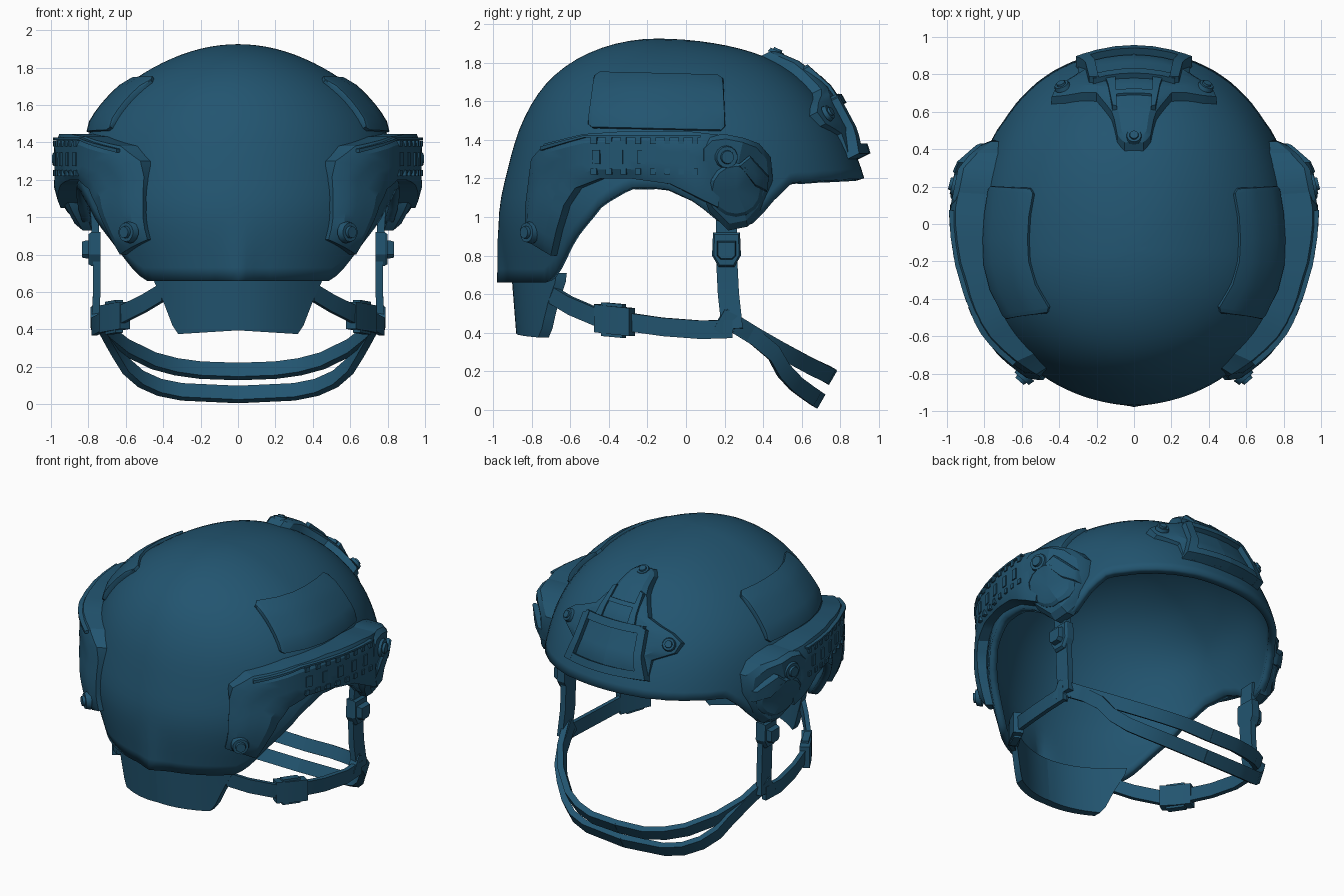
import bpy, bmesh, math
from mathutils import Vector as V

if "Cube" in bpy.data.objects:
    bpy.data.objects.remove(bpy.data.objects["Cube"])

paint = bpy.data.materials.new("deep_blue")
paint.diffuse_color = (0.016, 0.090, 0.162, 1)
paint.use_nodes = True
paint.node_tree.nodes["Principled BSDF"].inputs["Base Color"].default_value = paint.diffuse_color


def finish(bm, name, mirror=True, angle=32, recalc=True):
    if recalc:
        bmesh.ops.recalc_face_normals(bm, faces=bm.faces[:])
    me = bpy.data.meshes.new(name)
    bm.to_mesh(me)
    bm.free()
    me.materials.append(paint)
    ob = bpy.data.objects.new(name, me)
    bpy.context.collection.objects.link(ob)
    bpy.ops.object.select_all(action='DESELECT')
    ob.select_set(True)
    bpy.context.view_layer.objects.active = ob
    bpy.ops.object.shade_smooth_by_angle(angle=math.radians(angle))
    if mirror:
        ob.modifiers.new("mirror", 'MIRROR')
    return ob


def lerp(tab, t):
    for (a, p), (b, q) in zip(tab, tab[1:]):
        if t <= b:
            return p + (q - p) * max(0, (t - a) / (b - a))
    return tab[-1][1]


def smooth(xs, ys, t):
    t = min(max(t, xs[0]), xs[-1])
    i = next(k for k in range(len(xs) - 1) if t <= xs[k + 1])

    def slope(k):
        a, b = max(k - 1, 0), min(k + 1, len(xs) - 1)
        return (ys[b] - ys[a]) / (xs[b] - xs[a])
    h = xs[i + 1] - xs[i]
    u = (t - xs[i]) / h
    return ((2*u**3 - 3*u*u + 1) * ys[i] + (3*u*u - 2*u**3) * ys[i + 1]
            + h * ((u**3 - 2*u*u + u) * slope(i) + (u**3 - u*u) * slope(i + 1)))


# Shell shape: half width, rear and front reach against polar angle
YC, PHI = -0.15, [0, .4, .7, 1.0, 1.3, 1.57, 1.95]
WID = [0, .345, .59, .77, .85, .86, .74]
REAR = [0, .35, .56, .695, .775, .82, .79]
FRONT = [0, .50, .76, .94, 1.06, 1.11, 1.11]
P_FRONT, P_REAR = 2.25, 1.92
RIM = [(-.95, .66), (-.72, .66), (-.67, .73), (-.6, .87), (-.45, 1.06), (-.3, 1.15),
       (-.1, 1.15), (.05, 1.08), (.15, .99), (.25, .94), (.36, .97), (.45, 1.08),
       (.55, 1.18), (.95, 1.205)]


def shell_point(a, phi):
    c, s = math.cos(a), math.sin(a)
    e = P_FRONT if c > 0 else P_REAR
    k = (abs(c)**e + abs(s)**e)**(-1 / e)
    r = smooth(PHI, FRONT if c > 0 else REAR, phi)
    p = V((smooth(PHI, WID, phi) * s * k, YC + r * c * k, 1 + .925 * math.cos(phi)))
    if c < 0 and phi > 1.6:   # nape ridge
        p.y -= .04 * max(0, 1 - abs(p.x) / .11) * (phi - 1.6) / .35
    return p


def side(y, z, off):
    """Point on the side of the shell, pushed outwards level by off."""
    phi = math.acos(max(-1, min(1, (z - 1) / .925)))
    w = smooth(PHI, WID, phi)
    e = P_FRONT if y > YC else P_REAR
    r = smooth(PHI, FRONT if y > YC else REAR, phi)
    t = max(-.999, min(.999, (y - YC) / r))
    s = (1 - abs(t)**e)**(1 / e)
    n = V((s**(e - 1) / w, math.copysign(abs(t)**(e - 1), t) / r, 0)).normalized()
    return V((w * s, YC + r * t, z)) + n * off


def skin(y, z, off):
    """Point on the side of the shell, pushed along the true normal."""
    d = .01
    u = side(y + d, z, 0) - side(y - d, z, 0)
    v = side(y, z + d, 0) - side(y, z - d, 0)
    return side(y, z, 0) + u.cross(v).normalized() * off


def shell():
    bm, n, m = bmesh.new(), 112, 24
    cols = []
    apex = bm.verts.new((0, YC, 1.925))
    for i in range(n):
        a = 2 * math.pi * i / n
        phi = .3
        while phi < 1.95:
            p = shell_point(a, phi)
            if p.z <= lerp(RIM, p.y):
                break
            phi += .004
        cols.append([bm.verts.new(shell_point(a, phi * j / m)) for j in range(1, m + 1)])
    for i in range(n):
        A, B = cols[i], cols[(i + 1) % n]
        bm.faces.new((apex, B[0], A[0]))
        for j in range(m - 1):
            bm.faces.new((A[j], B[j], B[j + 1], A[j + 1]))
    bm.normal_update()
    f = max(bm.faces, key=lambda g: g.calc_center_median().z)
    if f.normal.z < 0:
        bmesh.ops.reverse_faces(bm, faces=bm.faces[:])
    ob = finish(bm, "helmet_shell", False, 40, False)
    s = ob.modifiers.new("thickness", 'SOLIDIFY')
    s.thickness, s.offset = .05, -1


def slab(bm, up, low, out, inn, nu=3, nv=5):
    """Closed slab between two 2D polylines; out/inn map 2D to 3D."""
    up, low = [V(p) for p in up], [V(p) for p in low]
    N = (len(up) - 1) * nu
    top, bot = [], []
    for i in range(N + 1):
        k = min(i // nu, len(up) - 2)
        t = i / nu - k
        a, b = up[k].lerp(up[k + 1], t), low[k].lerp(low[k + 1], t)
        ps = [a.lerp(b, j / nv) for j in range(nv + 1)]
        top.append([bm.verts.new(out(*p, i in (0, N) or j in (0, nv))) for j, p in enumerate(ps)])
        bot.append([bm.verts.new(inn(*p)) for p in ps])
    for g in (top, bot):
        for i in range(N):
            for j in range(nv):
                bm.faces.new((g[i][j], g[i + 1][j], g[i + 1][j + 1], g[i][j + 1]))
    ring = ([(i, 0) for i in range(N)] + [(N, j) for j in range(nv)]
            + [(i, nv) for i in range(N, 0, -1)] + [(0, j) for j in range(nv, 0, -1)])
    for (a, b), (c, d) in zip(ring, ring[1:] + ring[:1]):
        bm.faces.new((top[a][b], top[c][d], bot[c][d], bot[a][b]))


def bolt(name, pos, axis, r, h=.03, mirror=True):
    bm = bmesh.new()
    q = V(axis).to_track_quat('Z', 'Y')
    for rad, lift, hh in ((r, 0, h), (r * .6, h * .5, h)):
        m = q.to_matrix().to_4x4()
        m.translation = V(pos) + V(axis).normalized() * lift
        bmesh.ops.create_cone(bm, cap_ends=True, segments=14, radius1=rad,
                              radius2=rad * .85, depth=hh, matrix=m)
    finish(bm, name, mirror)


def ribbon(name, pts, wdir, width, thick=.03):
    bm, pts, w, prev = bmesh.new(), [V(p) for p in pts], V(wdir).normalized(), None
    for i, p in enumerate(pts):
        t = pts[min(i + 1, len(pts) - 1)] - pts[max(i - 1, 0)]
        n = t.cross(w).normalized() * thick / 2
        h = w * width / 2
        ring = [bm.verts.new(p + h * a + n * b) for a, b in ((1, 1), (1, -1), (-1, -1), (-1, 1))]
        if prev:
            for k in range(4):
                bm.faces.new((prev[k], prev[k - 1], ring[k - 1], ring[k]))
        if i in (0, len(pts) - 1):
            bm.faces.new(ring)
        prev = ring
    finish(bm, name)


def pod(name, pts, out, inner, lip=.03):
    """Side prism with a chamfered outer face, outline in y, z."""
    bm = bmesh.new()
    c = sum((V(p) for p in pts), V((0, 0))) / len(pts)
    rings = [[bm.verts.new((inner(*p), *p)) for p in pts]]
    for s, d in ((1, lip), (.88, 0)):
        q = [c + (V(p) - c) * s for p in pts]
        rings.append([bm.verts.new((out(*p) - d, p.x, p.y)) for p in q])
    for A, B in zip(rings, rings[1:]):
        for k in range(len(A)):
            bm.faces.new((A[k - 1], A[k], B[k], B[k - 1]))
    for ring, f in ((rings[0], inner), (rings[2], out)):
        hub = bm.verts.new((f(*c), *c))
        for k in range(len(pts)):
            bm.faces.new((ring[k - 1], ring[k], hub))
    finish(bm, name, angle=25)


shell()

# Side fabric panels
bm = bmesh.new()
slab(bm, [(-.47, 1.72), (-.44, 1.74), (.16, 1.725), (.19, 1.705)],
     [(-.5, 1.475), (-.48, 1.46), (.18, 1.445), (.2, 1.465)],
     lambda y, z, e: skin(y, z, .018 if e else .03), lambda y, z: skin(y, z, -.02), 5, 6)
finish(bm, "side_panel")

# Accessory rails
OFF = [(-.85, .05), (-.55, .09), (-.3, .08), (.05, .135), (.3, .12), (.45, .05)]


def rail(y, z, d=0):
    return side(y, min(z, 1.2), lerp(OFF, y) + d) + V((0, 0, max(0, z - 1.2)))


bm = bmesh.new()
slab(bm, [(-.81, .88), (-.81, 1.05), (-.775, 1.3), (-.70, 1.38), (-.5, 1.43), (-.3, 1.445), (0, 1.445), (.2, 1.42)],
     [(-.67, .80), (-.64, .93), (-.60, 1.06), (-.54, 1.15), (-.42, 1.2), (-.28, 1.2), (-.08, 1.17), (.15, 1.05)],
     lambda y, z, e: rail(y, z, -.025 if e else 0), lambda y, z: side(y, z, -.02))
finish(bm, "side_rail", angle=25)

bm = bmesh.new()
slots = [(-.44 + .068 * i, z, .013, .016) for i in range(8) for z in (1.395, 1.235)]
slots += [(-.43 + .105 * i, 1.31, .018, .036) for i in range(5)]
for y, z, w, h in slots:
    slab(bm, [(y - w, z + h), (y + w, z + h)], [(y - w, z - h), (y + w, z - h)],
         lambda y, z, e: rail(y, z, .007), lambda y, z: rail(y, z, -.02), 1, 1)
finish(bm, "rail_teeth")

bm = bmesh.new()
slab(bm, [(-.7, 1.365), (-.48, 1.425), (.06, 1.425)], [(-.7, 1.345), (-.48, 1.413), (.06, 1.413)],
     lambda y, z, e: rail(y, z, .008), lambda y, z: rail(y, z, -.03), 4, 1)
finish(bm, "rail_upper_rib")


# Front rail pod with pivot cover
def pod_x(y, z):
    return .99 - .2 * max(0, y - .05) - .95 * max(0, y - .32) - .35 * max(0, 1.2 - z)


pod("rail_pod", [(.07, 1.37), (.12, 1.42), (.2, 1.43), (.30, 1.41), (.38, 1.38), (.44, 1.31), (.45, 1.19),
                 (.39, 1.03), (.32, .95), (.22, .93), (.12, 1.03), (.07, 1.16)],
    pod_x, lambda y, z: side(y, z, 0).x - .03)
pod("pivot_cover", [(.26 + .14 * math.cos(t * math.pi / 8), 1.14 + .14 * math.sin(t * math.pi / 8))
                    for t in range(16)], lambda y, z: pod_x(y, z) + .015, lambda y, z: pod_x(y, z) - .05, .012)
pod("pivot_wedge", [(.27, 1.27), (.33, 1.32), (.43, 1.21), (.42, 1.13), (.36, 1.16)],
    lambda y, z: pod_x(y, z) + .025, lambda y, z: pod_x(y, z) - .05, .012)
bolt("rail_knob", (pod_x(.21, 1.31), .21, 1.31), (1, .25, 0), .065)
bolt("rear_bolt", rail(-.76, .92, .01), (.65, -.75, 0), .06, .035)

# Front mount plate
MID = [(1.3, .92), (1.43, .88), (1.66, .75), (1.80, .59), (1.86, .45)]


def mount(x, z, d=0):
    return V((x, lerp(MID, z) - .62 * x * x + d, z + d * .5))


bm = bmesh.new()
prof = [(.05, 1.865), (.09, 1.84), (.12, 1.77), (.20, 1.67), (.37, 1.60), (.44, 1.55),
        (.42, 1.49), (.30, 1.44), (.30, 1.31)]
slab(bm, [(0, z) for w, z in prof], prof,
     lambda x, z, e: mount(x, z, -.012 if e and x > .01 else .008), lambda x, z: mount(x, z, -.09), 2, 4)
finish(bm, "front_mount", angle=25)

# Raised mount frame and central channel ribs
bm = bmesh.new()
for up, low, d in (([(.19, 1.62), (.21, 1.45), (.25, 1.31)], [(.24, 1.60), (.26, 1.45), (.31, 1.31)], .04),
                   ([(0, 1.36), (.29, 1.36)], [(0, 1.31), (.31, 1.31)], .04),
                   ([(0, 1.62), (.22, 1.62)], [(0, 1.575), (.22, 1.575)], .035),
                   ([(.09, 1.78), (.10, 1.62)], [(.115, 1.77), (.15, 1.62)], .022),
                   ([(0, 1.72), (.11, 1.72)], [(0, 1.70), (.11, 1.70)], .02)):
    slab(bm, up, low, lambda x, z, e, d=d: mount(x, z, d), lambda x, z: mount(x, z, -.03), 3, 2)
finish(bm, "mount_frame", angle=25)
bolt("mount_side_bolt", mount(.385, 1.535, .01), (.35, .8, .5), .045, .022)
bolt("mount_top_bolt", (0, .47, 1.852), (0, .4, .9), .045, .022, False)


# Nape pad below the rear rim
def nape(x, z, d=0):
    return V((x, -.905 + .08 * (.7 - z) + 1.1 * x * x + d, z))


bm = bmesh.new()
edge = [(.46, .71), (.45, .66), (.40, .55), (.35, .42), (.32, .375)]
slab(bm, [(0, .71), (0, .66), (0, .58), (0, .46), (0, .395)], edge,
     lambda x, z, e: nape(x, z), lambda x, z: nape(x, z, .055), 2, 8)
finish(bm, "nape_pad")

# Harness straps and buckles
ribbon("side_strap", [(.77, .21, 1.05), (.755, .21, .8), (.755, .22, .6), (.765, .24, .42)], (0, 1, .05), .11, .04)
ribbon("rear_strap", [(.40, -.70, .60), (.50, -.6, .54), (.62, -.46, .48), (.69, -.33, .46),
                      (.74, -.12, .43), (.77, .08, .415), (.77, .24, .42)], (.05, 0, 1), .095)
ribbon("rear_buckle", [(.605, -.46, .475), (.66, -.38, .465), (.715, -.28, .455)], (0, 0, 1), .145, .065)
ribbon("rear_buckle_bar", [(.635, -.43, .47), (.69, -.32, .46)], (0, 0, 1), .175, .045)
pod("side_buckle", [(.14, .92), (.28, .92), (.285, .80), (.25, .74), (.17, .74), (.135, .80)],
    lambda y, z: .80, lambda y, z: .735, .015)
pod("buckle_button", [(.16, .875), (.26, .875), (.26, .80), (.24, .78), (.18, .78), (.16, .80)],
    lambda y, z: .835, lambda y, z: .76, .02)
ribbon("strap_junction", [(.765, .17, .47), (.755, .25, .43)], (0, .5, .87), .12, .05)

chin = (0, .5, .87)
ribbon("upper_chin_strap", [(0, .745, .175), (.2, .74, .182), (.33, .70, .20), (.45, .635, .232), (.6, .50, .305),
                            (.70, .36, .385), (.765, .19, .49)], chin, .085, .04)
ribbon("lower_chin_strap", [(0, .685, .052), (.3, .665, .066), (.42, .63, .09), (.52, .57, .135), (.60, .505, .205),
                            (.655, .455, .295), (.70, .36, .375), (.755, .19, .48)], chin, .085, .04)
